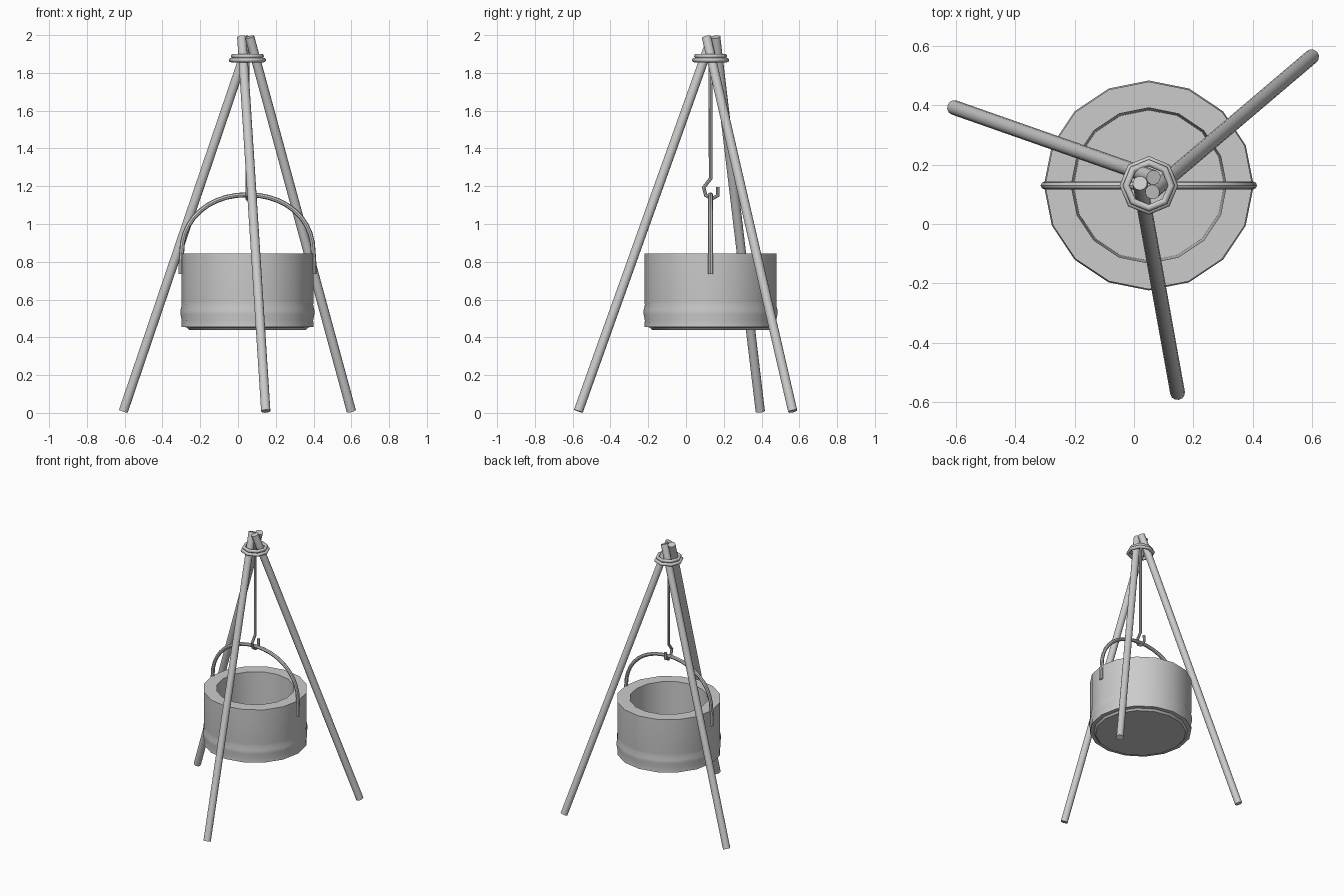
import bpy, bmesh, math
from mathutils import Vector

if "Cube" in bpy.data.objects:
    bpy.data.objects.remove(bpy.data.objects["Cube"])

CX, CY = 0.05, 0.13   # axis of the pot and hook


def smooth(ob, angle=40):
    bpy.ops.object.select_all(action='DESELECT')
    ob.select_set(True)
    bpy.context.view_layer.objects.active = ob
    bpy.ops.object.shade_smooth_by_angle(angle=math.radians(angle))


def rod(name, a, b, r, sides=12):
    a, b = Vector(a), Vector(b)
    d = b - a
    bpy.ops.mesh.primitive_cylinder_add(vertices=sides, radius=r, depth=d.length,
                                        location=(a + b) / 2)
    ob = bpy.context.object
    ob.name = name
    ob.rotation_euler = d.to_track_quat('Z', 'Y').to_euler()
    smooth(ob)
    return ob


def tube(name, points, r, res=2):
    cu = bpy.data.curves.new(name, 'CURVE')
    cu.dimensions = '3D'
    cu.bevel_depth = r
    cu.bevel_resolution = res
    cu.use_fill_caps = True
    sp = cu.splines.new('POLY')
    sp.points.add(len(points) - 1)
    for p, co in zip(sp.points, points):
        p.co = (*co, 1)
    ob = bpy.data.objects.new(name, cu)
    bpy.context.collection.objects.link(ob)
    bpy.ops.object.select_all(action='DESELECT')
    ob.select_set(True)
    bpy.context.view_layer.objects.active = ob
    bpy.ops.object.convert(target='MESH')
    ob = bpy.context.object
    ob.name = name
    smooth(ob)
    return ob


def lathe(name, profile, sides, loc):
    bm = bmesh.new()
    rings = [[bm.verts.new((r * math.cos(2 * math.pi * i / sides),
                            r * math.sin(2 * math.pi * i / sides), z))
              for i in range(sides)] for r, z in profile]
    for lo, hi in zip(rings, rings[1:]):
        for i in range(sides):
            j = (i + 1) % sides
            bm.faces.new((lo[i], lo[j], hi[j], hi[i]))
    bm.faces.new(rings[0][::-1])
    bm.faces.new(rings[-1])
    bmesh.ops.recalc_face_normals(bm, faces=bm.faces)
    me = bpy.data.meshes.new(name)
    bm.to_mesh(me)
    bm.free()
    ob = bpy.data.objects.new(name, me)
    bpy.context.collection.objects.link(ob)
    ob.location = loc
    smooth(ob)
    return ob


# Three crossing tripod poles
rod("left_pole", (-0.607, 0.393, 0.009), (0.066, 0.157, 1.99), 0.025)
rod("right_pole", (0.60, 0.565, 0.009), (0.062, 0.108, 1.99), 0.025)
rod("front_pole", (0.147, -0.57, 0.009), (0.02, 0.138, 1.99), 0.025)

# Two binding rings near the top
for name, major, z in (("upper_binding", 0.076, 1.889), ("lower_binding", 0.087, 1.868)):
    bpy.ops.mesh.primitive_torus_add(major_segments=8, minor_segments=8, major_radius=major,
                                     minor_radius=0.012, location=(CX, CY, z))
    bpy.context.object.name = name
    smooth(bpy.context.object, 50)

# Thick-walled pot with a raised band and a stepped base
lathe("pot", [(0.31, 0.44), (0.323, 0.453), (0.35, 0.455), (0.348, 0.49), (0.354, 0.52),
              (0.354, 0.545), (0.348, 0.572), (0.35, 0.59), (0.35, 0.845),
              (0.262, 0.845), (0.254, 0.52)], 16, (CX, CY, 0))

# Arched carrying handle with straight ends outside the wall
arch = [(CX - 0.352, CY, 0.735), (CX - 0.352, CY, 0.79)]
n = 20
for i in range(n + 1):
    t = math.pi * (1 - i / n)
    c, s = math.cos(t), max(0.0, math.sin(t))
    arch.append((CX + 0.348 * math.copysign(abs(c) ** 0.95, c), CY, 0.85 + 0.305 * s ** 0.95))
arch += [(CX + 0.352, CY, 0.79), (CX + 0.352, CY, 0.735)]
tube("pot_handle", arch, 0.013)

# Hanging rod ending in an angular hook
hook = [(0.13, 1.89), (0.13, 1.24), (0.094, 1.193), (0.104, 1.153), (0.135, 1.133),
        (0.168, 1.15), (0.168, 1.195)]
tube("hanging_hook", [(CX, y, z) for y, z in hook], 0.010)
